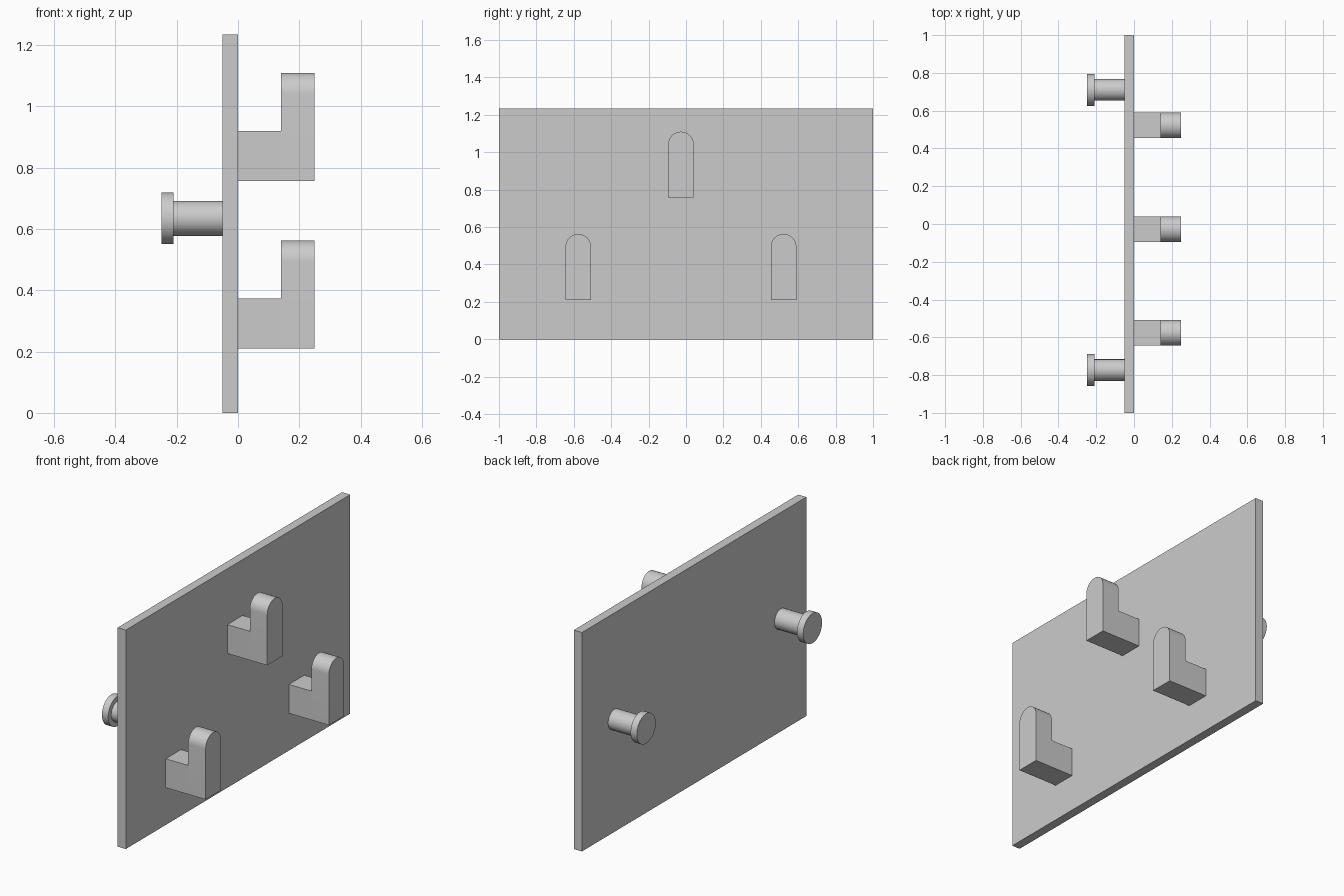
import bpy, bmesh, math
from mathutils import Matrix

if "Cube" in bpy.data.objects:
    bpy.data.objects.remove(bpy.data.objects["Cube"])

grey = bpy.data.materials.new("plain grey")
grey.diffuse_color = (0.6, 0.6, 0.6, 1)
grey.use_nodes = True
grey.node_tree.nodes["Principled BSDF"].inputs["Base Color"].default_value = grey.diffuse_color


def finish(name, bm, smooth=False):
    bmesh.ops.recalc_face_normals(bm, faces=bm.faces)
    mesh = bpy.data.meshes.new(name)
    bm.to_mesh(mesh)
    bm.free()
    mesh.materials.append(grey)
    obj = bpy.data.objects.new(name, mesh)
    bpy.context.collection.objects.link(obj)
    if smooth:
        bpy.ops.object.select_all(action='DESELECT')
        obj.select_set(True)
        bpy.context.view_layer.objects.active = obj
        bpy.ops.object.shade_smooth_by_angle(angle=math.radians(30))
    return obj


def add_box(bm, x0, x1, y0, y1, z0, z1):
    m = Matrix.Translation(((x0 + x1) / 2, (y0 + y1) / 2, (z0 + z1) / 2))
    m = m @ Matrix.Diagonal((x1 - x0, y1 - y0, z1 - z0, 1))
    bmesh.ops.create_cube(bm, size=1, matrix=m)


def extrude_x(bm, face, dx):
    out = bmesh.ops.extrude_face_region(bm, geom=[face])
    verts = [v for v in out["geom"] if isinstance(v, bmesh.types.BMVert)]
    bmesh.ops.translate(bm, verts=verts, vec=(dx, 0, 0))


# Back plate
bm = bmesh.new()
add_box(bm, -0.051, 0, -1, 1, 0, 1.235)
finish("back_plate", bm)


# Hook: short arm with a round-topped upright at its end
def hook(name, y, z):
    r, tip, inner = 0.068, 0.249, 0.14
    arm_h, full_h = 0.163, 0.353
    bm = bmesh.new()
    steps = 24
    pts = [(-r, 0), (r, 0)]
    pts += [(r * math.cos(math.pi * i / steps),
             full_h - r + r * math.sin(math.pi * i / steps))
            for i in range(steps + 1)]
    face = bm.faces.new([bm.verts.new((inner, y + a, z + b)) for a, b in pts])
    extrude_x(bm, face, tip - inner)
    add_box(bm, 0, inner, y - r, y + r, z, z + arm_h)
    # Merge arm and upright into one L-shaped body
    bmesh.ops.remove_doubles(bm, verts=bm.verts, dist=1e-4)
    finish(name, bm, True)


hook("lower_hook_front", -0.576, 0.21)
hook("upper_hook", -0.027, 0.757)
hook("lower_hook_back", 0.522, 0.21)


# Mounting peg: shaft with a wider round head, lathed along x
def peg(name, y, z):
    bm = bmesh.new()
    profile = [(-0.051, 0), (-0.051, 0.057), (-0.21, 0.057),
               (-0.21, 0.084), (-0.249, 0.084), (-0.249, 0)]
    verts = [bm.verts.new((x, y, z + r)) for x, r in profile]
    edges = [bm.edges.new(p) for p in zip(verts, verts[1:])]
    bmesh.ops.spin(bm, geom=verts + edges, cent=(0, y, z), axis=(1, 0, 0),
                   angle=math.tau, steps=48)
    bmesh.ops.remove_doubles(bm, verts=bm.verts, dist=1e-4)
    finish(name, bm, True)


peg("peg_front", -0.773, 0.635)
peg("peg_back", 0.71, 0.635)
